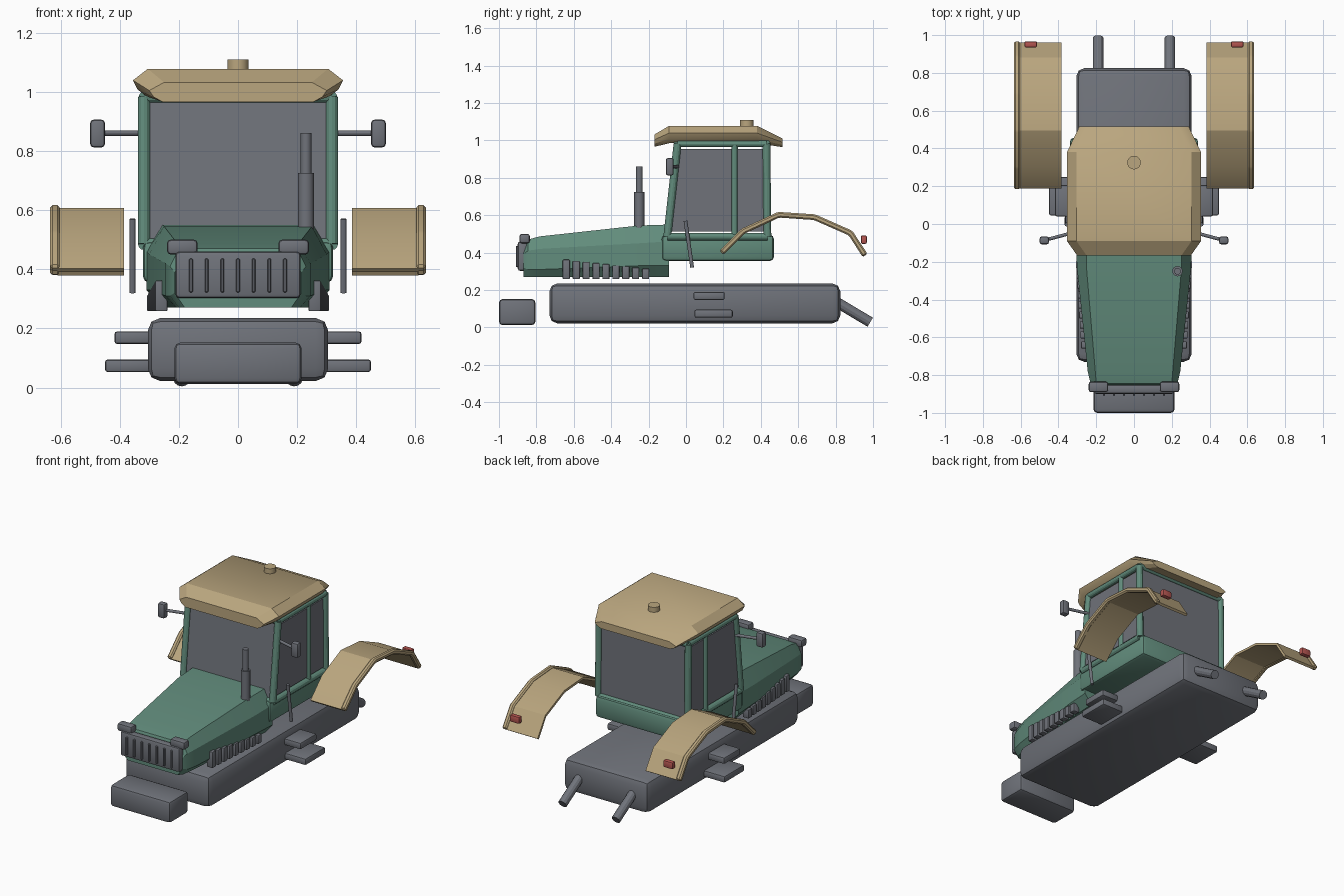
import bpy, bmesh, math
from mathutils import Vector

cube = bpy.data.objects.get("Cube")
if cube:
    bpy.data.objects.remove(cube, do_unlink=True)


def material(name, rgb):
    m = bpy.data.materials.new(name)
    m.use_nodes = True
    m.diffuse_color = (*rgb, 1)
    m.node_tree.nodes["Principled BSDF"].inputs["Base Color"].default_value = (*rgb, 1)
    return m


GREEN = material("muted green", (0.12, 0.26, 0.20))
TAN = material("sand tan", (0.49, 0.38, 0.21))
GREY = material("slate grey", (0.16, 0.17, 0.195))
RED = material("lamp red", (0.45, 0.09, 0.08))


def finish(name, bm, mat, bevel=0, segments=2):
    bmesh.ops.recalc_face_normals(bm, faces=bm.faces)
    if bevel:
        bmesh.ops.bevel(bm, geom=bm.edges[:], offset=bevel, segments=segments,
                        profile=0.5, affect='EDGES', clamp_overlap=True)
    mesh = bpy.data.meshes.new(name)
    bm.to_mesh(mesh)
    bm.free()
    mesh.materials.append(mat)
    ob = bpy.data.objects.new(name, mesh)
    bpy.context.collection.objects.link(ob)
    bpy.ops.object.select_all(action='DESELECT')
    ob.select_set(True)
    bpy.context.view_layer.objects.active = ob
    bpy.ops.object.shade_smooth_by_angle(angle=math.radians(28))
    return ob


def loft(name, rings, mat, bevel=0, segments=2):
    """Join matching point rings into a closed solid."""
    bm = bmesh.new()
    rows = [[bm.verts.new(p) for p in ring] for ring in rings]
    n = len(rows[0])
    for a, b in zip(rows, rows[1:]):
        for i in range(n):
            j = (i + 1) % n
            bm.faces.new((a[i], a[j], b[j], b[i]))
    bm.faces.new(rows[0])
    bm.faces.new(rows[-1])
    return finish(name, bm, mat, bevel, segments)


def prism(name, yz, x0, x1, mat, bevel=0):
    return loft(name, [[(x, y, z) for y, z in yz] for x in (x0, x1)], mat, bevel, 1)


def box(name, x, y, z, mat, bevel=0, segments=2):
    (y0, y1), (z0, z1) = y, z
    yz = [(y0, z0), (y1, z0), (y1, z1), (y0, z1)]
    return loft(name, [[(v, *p) for p in yz] for v in x], mat, bevel, segments)


def tube(name, a, b, r, mat, sides=12):
    a, b = Vector(a), Vector(b)
    turn = (b - a).to_track_quat('Z', 'Y')
    ring = [turn @ Vector((r * math.cos(t), r * math.sin(t), 0))
            for t in (math.tau * i / sides for i in range(sides))]
    return loft(name, [[a + p for p in ring], [b + p for p in ring]], mat)


def strip(name, path, up, down, x0, x1, mat, bevel=0):
    """Band of constant thickness that follows a path in the yz plane."""
    pts = [Vector(p) for p in path]
    top, low = [], []
    for i, p in enumerate(pts):
        d = (pts[min(i + 1, len(pts) - 1)] - pts[max(i - 1, 0)]).normalized()
        normal = Vector((-d.y, d.x))
        top.append(p + normal * up)
        low.append(p - normal * down)
    bm = bmesh.new()
    rings = [[bm.verts.new((x, *p)) for x, p in
              ((x0, t), (x1, t), (x1, b), (x0, b))] for t, b in zip(top, low)]
    for a, b in zip(rings, rings[1:]):
        for i in range(4):
            j = (i + 1) % 4
            bm.faces.new((a[i], a[j], b[j], b[i]))
    bm.faces.new(rings[0])
    bm.faces.new(rings[-1])
    return finish(name, bm, mat, bevel, 1)


def mirrored(half):
    return half + [(-x, y, z) for x, y, z in reversed(half)]


# Chassis and front weight
box("chassis", (-0.305, 0.305), (-0.73, 0.825), (0.022, 0.235), GREY, 0.042)
box("front_weight", (-0.215, 0.215), (-1.0, -0.805), (0.012, 0.152), GREY, 0.02)

# Hood: y, top half width and height, side half width, shoulder, sill, base half width and height
hood = [(-0.87, 0.19, 0.415, 0.215, 0.39, 0.32, 0.18, 0.27),
        (-0.845, 0.2, 0.47, 0.23, 0.41, 0.31, 0.2, 0.27),
        (-0.78, 0.205, 0.487, 0.245, 0.42, 0.31, 0.21, 0.27),
        (-0.25, 0.25, 0.545, 0.3, 0.45, 0.33, 0.25, 0.27),
        (-0.09, 0.255, 0.55, 0.31, 0.46, 0.33, 0.26, 0.27)]
loft("hood", [mirrored([(b, y, zb), (s, y, sill), (s, y, sh), (t, y, zt)])
              for y, t, zt, s, sh, sill, b, zb in hood], GREEN)

# Grille with upright bars
box("grille", (-0.212, 0.212), (-0.9, -0.85), (0.302, 0.46), GREY, 0.014)
for i in range(7):
    x = (i - 3) * 0.053
    box("grille_bar", (x - 0.006, x + 0.006), (-0.91, -0.89), (0.322, 0.436), GREY, 0.003, 1)

# Exhaust
tube("exhaust_muffler", (0.23, -0.25, 0.5), (0.23, -0.25, 0.725), 0.027, GREY, 16)
tube("exhaust_pipe", (0.23, -0.25, 0.72), (0.23, -0.25, 0.86), 0.018, GREY, 16)

# Cab base, roof and beacon
box("cab_base", (-0.322, 0.322), (-0.13, 0.47), (0.355, 0.495), GREEN, 0.022)
roof = [(-0.168, 0.30, 1.032, 0.966), (-0.09, 0.355, 1.078, 0.985),
        (0.38, 0.355, 1.078, 0.985), (0.515, 0.29, 1.01, 0.964)]
rings = []
for y, w, top, low in roof:
    h = top - low
    rings.append(mirrored([(w - 0.045, y, low), (w - 0.015, y, low + h * 0.25),
                           (w, y, low + h * 0.58), (w - 0.05, y, top)]))
loft("roof", rings, TAN)
tube("roof_beacon", (0, 0.325, 1.06), (0, 0.325, 1.11), 0.036, TAN, 20)

# Cab cross rails and end glass
FRONT_LOW, FRONT_TOP = (-0.1, 0.485), (-0.045, 0.982)
REAR_LOW, REAR_TOP = (0.435, 0.485), (0.43, 0.982)
PX = 0.318
for part, (y, z) in (("front_sill_rail", FRONT_LOW), ("front_top_rail", FRONT_TOP),
                     ("rear_sill_rail", REAR_LOW), ("rear_top_rail", REAR_TOP)):
    tube(part, (-PX, y, z), (PX, y, z), 0.02, GREEN)
for part, (ya, za), (yb, zb) in (("windscreen", FRONT_LOW, FRONT_TOP),
                                 ("rear_window", REAR_LOW, REAR_TOP)):
    prism(part, [(ya - 0.004, za), (ya + 0.004, za), (yb + 0.004, zb), (yb - 0.004, zb)],
          -0.3, 0.3, GREY)

FENDER = [(0.19, 0.4), (0.305, 0.515), (0.495, 0.603), (0.687, 0.59), (0.88, 0.505), (0.958, 0.385)]

# Everything that repeats on both sides
for side, s in (("left", 1), ("right", -1)):
    def sbox(name, x0, x1, y, z, mat, bevel=0.01):
        box(side + "_" + name, (s * x0, s * x1), y, z, mat, bevel)

    def stube(name, a, b, r, mat):
        tube(side + "_" + name, (s * a[0], *a[1:]), (s * b[0], *b[1:]), r, mat)

    # Cab posts and rails
    stube("front_post", (PX, *FRONT_LOW), (PX, *FRONT_TOP), 0.021, GREEN)
    stube("middle_post", (PX, 0.26, 0.485), (PX, 0.26, 0.982), 0.017, GREEN)
    stube("rear_post", (PX, *REAR_LOW), (PX, *REAR_TOP), 0.021, GREEN)
    stube("sill_rail", (PX, *FRONT_LOW), (PX, *REAR_LOW), 0.02, GREEN)
    stube("top_rail", (PX, *FRONT_TOP), (PX, *REAR_TOP), 0.018, GREEN)

    # Side glass
    prism(side + "_door_glass", [(-0.085, 0.512), (0.245, 0.512), (0.245, 0.955), (-0.035, 0.955)],
          s * 0.312, s * 0.32, GREY)
    prism(side + "_quarter_glass", [(0.275, 0.512), (0.415, 0.512), (0.412, 0.955), (0.275, 0.955)],
          s * 0.312, s * 0.32, GREY)

    # Rear fender, its outer lip and tail lamp
    strip(side + "_fender", FENDER, 0.004, 0.012, s * 0.385, s * 0.61, TAN)
    strip(side + "_fender_lip", FENDER, 0.015, 0.016, s * 0.603, s * 0.635, TAN, 0.008)
    sbox("tail_lamp", 0.513, 0.58, (0.935, 0.967), (0.447, 0.492), RED, 0.008)

    # Mirror, grab handle, steps, headlamp, hitch arm
    stube("mirror_arm", (0.32, -0.045, 0.86), (0.47, -0.085, 0.86), 0.009, GREY)
    sbox("mirror", 0.45, 0.5, (-0.108, -0.066), (0.812, 0.906), GREY, 0.012)
    stube("grab_handle", (0.357, -0.003, 0.57), (0.357, 0.033, 0.32), 0.01, GREY)
    sbox("upper_step", 0.29, 0.418, (0.04, 0.207), (0.147, 0.19), GREY)
    sbox("lower_step", 0.29, 0.45, (0.045, 0.25), (0.052, 0.095), GREY)
    sbox("headlamp", 0.137, 0.24, (-0.89, -0.835), (0.45, 0.5), GREY, 0.012)
    stube("hitch_arm", (0.19, 0.78, 0.15), (0.19, 0.985, 0.028), 0.028, GREY)

    # Hood side vents, following the widening hood
    for i in range(9):
        y = -0.64 + i * 0.053
        x = 0.268 + i * 0.0035
        sbox("hood_vent", x - 0.03, x + 0.012, (y - 0.019, y + 0.019),
             (0.258, 0.362 - i * 0.006), GREY, 0.005)
